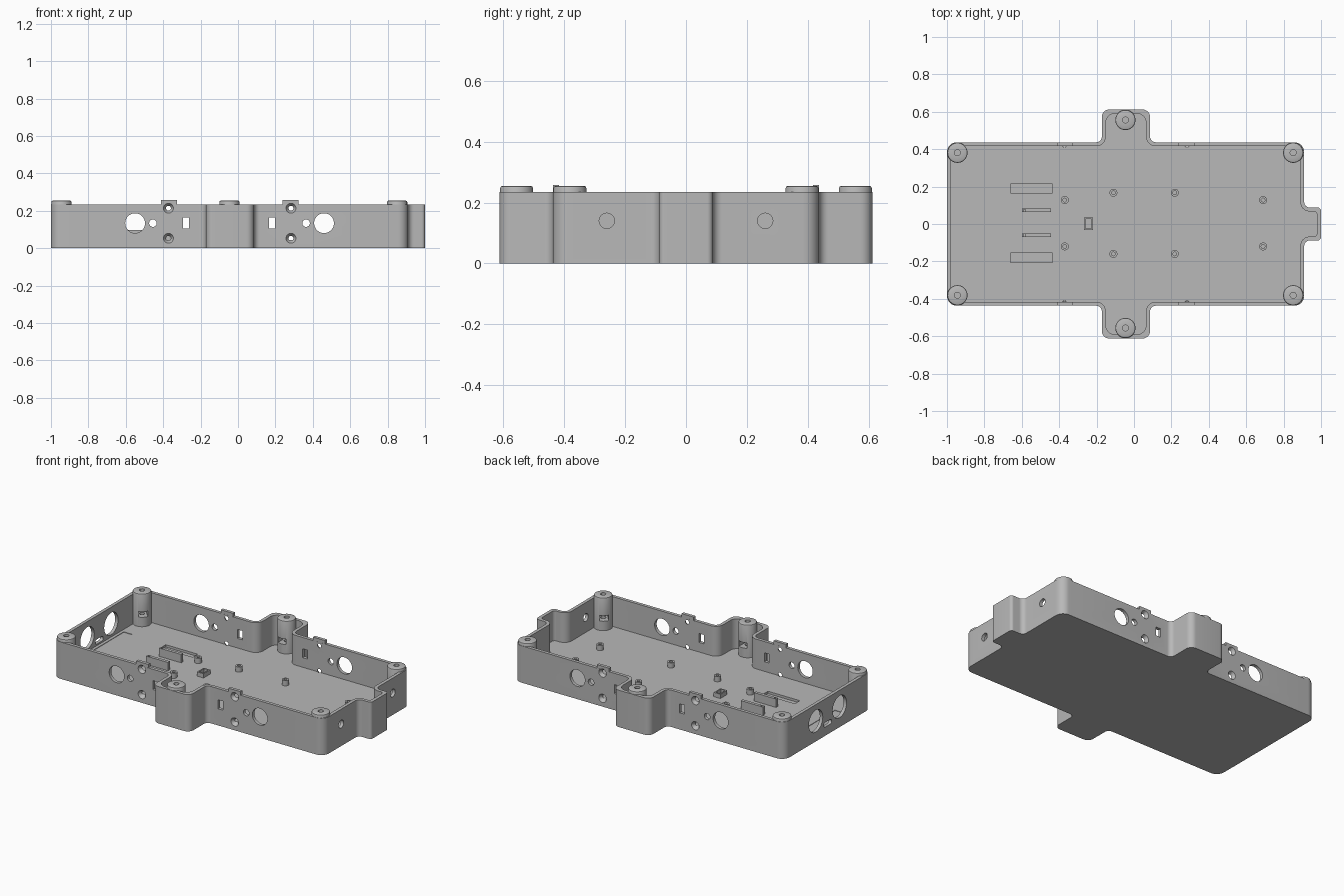
import bpy, bmesh
from math import sin, cos, pi, atan2
from mathutils import Vector, Matrix

cube = bpy.data.objects.get("Cube")
if cube:
    bpy.data.objects.remove(cube, do_unlink=True)

grey = bpy.data.materials.new("plain grey")
grey.use_nodes = True
GREY = (0.48, 0.48, 0.48, 1)
grey.diffuse_color = GREY
grey.node_tree.nodes["Principled BSDF"].inputs["Base Color"].default_value = GREY

WALL, FLOOR, TOP = 0.021, 0.045, 0.235


# ---- helpers ----
def add_box(bm, lo, hi):
    lo, hi = Vector(lo), Vector(hi)
    m = Matrix.Translation((lo + hi) / 2) @ Matrix.Diagonal((*(hi - lo), 1))
    bmesh.ops.create_cube(bm, size=1, matrix=m)


def add_rod(bm, center, direction, r1, r2, length, segments=32):
    turn = Vector(direction).to_track_quat("Z", "Y").to_matrix().to_4x4()
    bmesh.ops.create_cone(bm, cap_ends=True, segments=segments, radius1=r1, radius2=r2,
                          depth=length, matrix=Matrix.Translation(center) @ turn)


def add_prism(bm, points, z0, z1):
    face = bm.faces.new([bm.verts.new((x, y, z0)) for x, y in points])
    out = bmesh.ops.extrude_face_region(bm, geom=[face])
    verts = [v for v in out["geom"] if isinstance(v, bmesh.types.BMVert)]
    bmesh.ops.translate(bm, verts=verts, vec=(0, 0, z1 - z0))


def finish(name, bm):
    bmesh.ops.recalc_face_normals(bm, faces=bm.faces[:])
    mesh = bpy.data.meshes.new(name)
    bm.to_mesh(mesh)
    bm.free()
    ob = bpy.data.objects.new(name, mesh)
    bpy.context.collection.objects.link(ob)
    mesh.materials.append(grey)
    return ob


def select(ob):
    bpy.ops.object.select_all(action="DESELECT")
    ob.select_set(True)
    bpy.context.view_layer.objects.active = ob


def combine(ob, bm, operation="DIFFERENCE"):
    tool = finish("cutter", bm)
    tool.hide_render = True
    mod = ob.modifiers.new("cut", "BOOLEAN")
    mod.operation, mod.solver, mod.object = operation, "EXACT", tool
    mod.use_self = True
    select(ob)
    bpy.ops.object.modifier_apply(modifier=mod.name)
    bpy.data.objects.remove(tool, do_unlink=True)


def smooth(ob):
    select(ob)
    bpy.ops.object.shade_smooth_by_angle(angle=pi / 6)


def outline(t):
    """Rounded plan shape of the case, moved inward by t."""
    x0, x1, y1 = t - 1, 0.91 - t, 0.437 - t
    l0, l1, ly = t - 0.172, 0.086 - t, 0.612 - t
    tx, ty = 1 - t, 0.088 - t
    inner, lobe = 0.03 + t, 0.04 + t / 2
    half = [(tx, ty, 0.018), (x1, ty, inner), (x1, y1, 0.053 - t), (l1, y1, inner),
            (l1, ly, lobe), (l0, ly, lobe), (l0, y1, inner), (x0, y1, 0.053 - t)]
    corners = half + [(x, -y, r) for x, y, r in reversed(half)]
    points = []
    for i, (x, y, r) in enumerate(corners):
        p = Vector((x, y))
        a = (Vector(corners[i - 1][:2]) - p).normalized()
        b = (Vector(corners[(i + 1) % len(corners)][:2]) - p).normalized()
        for k in range(9):
            ang = k / 8 * pi / 2
            points.append(p + (a + b) * r - r * (b * cos(ang) + a * sin(ang)))
    return points


# ---- case tray with raised rim tabs ----
bm = bmesh.new()
add_prism(bm, outline(0), 0, TOP)
tray = finish("case_tray", bm)
bm = bmesh.new()
add_prism(bm, outline(WALL), FLOOR, 0.4)
combine(tray, bm)
bm = bmesh.new()
for x in (-0.37, 0.28):
    for s in (-1, 1):
        ys = sorted((s * 0.4165, s * 0.4365))
        add_box(bm, (x - 0.043, ys[0], 0.2), (x + 0.043, ys[1], 0.257))
combine(tray, bm, "UNION")

# ---- openings in the long walls ----
bm = bmesh.new()
for s in (-1, 1):
    mid = s * 0.427
    for big, small, screw, slot in ((-0.55, -0.455, -0.372, -0.278), (0.46, 0.364, 0.283, 0.182)):
        add_rod(bm, (big, mid, 0.134), (0, s, 0), 0.053, 0.053, 0.06, 48)
        add_rod(bm, (small, mid, 0.134), (0, s, 0), 0.02, 0.02, 0.06)
        for z in (0.053, 0.214):
            add_rod(bm, (screw, mid, z), (0, s, 0), 0.009, 0.031, 0.034)
        add_box(bm, (slot - 0.017, mid - 0.03, 0.106), (slot + 0.017, mid + 0.03, 0.163))

# ---- openings in the end walls ----
for s in (-1, 1):
    add_rod(bm, (0.9, s * 0.26, 0.14), (1, 0, 0), 0.025, 0.025, 0.06)
    add_rod(bm, (-0.99, s * 0.12, 0.13), (1, 0, 0), 0.07, 0.07, 0.05, 48)
slot_shape = [(0.015 * cos(a) + 0.025 * (1 if cos(a) > 0 else -1), 0.07 + 0.015 * sin(a))
              for a in [(k + 0.5) * pi / 10 for k in range(20)]]
face = bm.faces.new([bm.verts.new((-1.02, y, z)) for y, z in slot_shape])
out = bmesh.ops.extrude_face_region(bm, geom=[face])
bmesh.ops.translate(bm, verts=[v for v in out["geom"] if isinstance(v, bmesh.types.BMVert)],
                    vec=(0.06, 0, 0))

# ---- shallow floor pockets ----
for y in (-0.18, 0.19):
    add_box(bm, (-0.66, y - 0.025, FLOOR - 0.015), (-0.435, y + 0.025, FLOOR + 0.02))
add_box(bm, (-0.96, -0.215, FLOOR - 0.003), (-0.9, 0.22, FLOOR + 0.003))
combine(tray, bm)
smooth(tray)

# ---- screw columns with rounded caps and nut slots ----
COLUMNS = {"left_end": (-0.944, 0.381), "right_end": (0.851, 0.381), "lobe": (-0.046, 0.556)}
for label, (x, y) in COLUMNS.items():
    for s, side in ((-1, "front"), (1, "back")):
        bm = bmesh.new()
        profile = [(0, 0.02), (0.054, 0.02), (0.054, 0.247), (0.052, 0.252), (0.046, 0.255), (0, 0.255)]
        verts = [bm.verts.new((r, 0, z)) for r, z in profile]
        edges = [bm.edges.new(pair) for pair in zip(verts, verts[1:])]
        bmesh.ops.spin(bm, geom=verts + edges, cent=(0, 0, 0), axis=(0, 0, 1),
                       angle=2 * pi, steps=40)
        bmesh.ops.remove_doubles(bm, verts=bm.verts[:], dist=0.0001)
        column = finish(side + "_" + label + "_column", bm)
        bm = bmesh.new()
        add_rod(bm, (0, 0, 0.2), (0, 0, 1), 0.016, 0.016, 0.24, 24)
        combine(column, bm)
        bm = bmesh.new()
        add_box(bm, (-0.02, -0.027, 0.105), (0.08, 0.027, 0.14))
        aim = -pi / 2 * s if label == "lobe" else atan2(-s, -x)
        bmesh.ops.rotate(bm, verts=bm.verts[:], matrix=Matrix.Rotation(aim, 3, "Z"))
        combine(column, bm)
        column.location = (x, s * y, 0)
        smooth(column)

# ---- board standoffs ----
for i, (x, y0, y1) in enumerate(((-0.37, -0.12, 0.128), (-0.11, -0.16, 0.167),
                                 (0.218, -0.16, 0.167), (0.69, -0.12, 0.128))):
    for y, side in ((y0, "front"), (y1, "back")):
        bm = bmesh.new()
        add_rod(bm, (x, y, 0.059), (0, 0, 1), 0.021, 0.021, 0.038)
        post = finish(f"{side}_standoff_{i + 1}", bm)
        bm = bmesh.new()
        add_rod(bm, (x, y, 0.075), (0, 0, 1), 0.01, 0.01, 0.05, 20)
        combine(post, bm)
        smooth(post)

# ---- thin upright ribs, each with a locating peg at one end ----
for y, side in ((-0.06, "front"), (0.073, "back")):
    bm = bmesh.new()
    add_box(bm, (-0.6, y - 0.01, 0.04), (-0.445, y + 0.01, 0.098))
    rib = finish(side + "_rib", bm)
    bm = bmesh.new()
    add_rod(bm, (-0.585, y, 0.09), (0, 0, 1), 0.006, 0.006, 0.04, 16)
    combine(rib, bm)

# ---- small open socket on the floor ----
bm = bmesh.new()
add_box(bm, (-0.267, -0.033, 0.04), (-0.22, 0.035, 0.072))
socket = finish("floor_socket", bm)
bm = bmesh.new()
add_box(bm, (-0.259, -0.025, 0.048), (-0.228, 0.027, 0.1))
combine(socket, bm)
